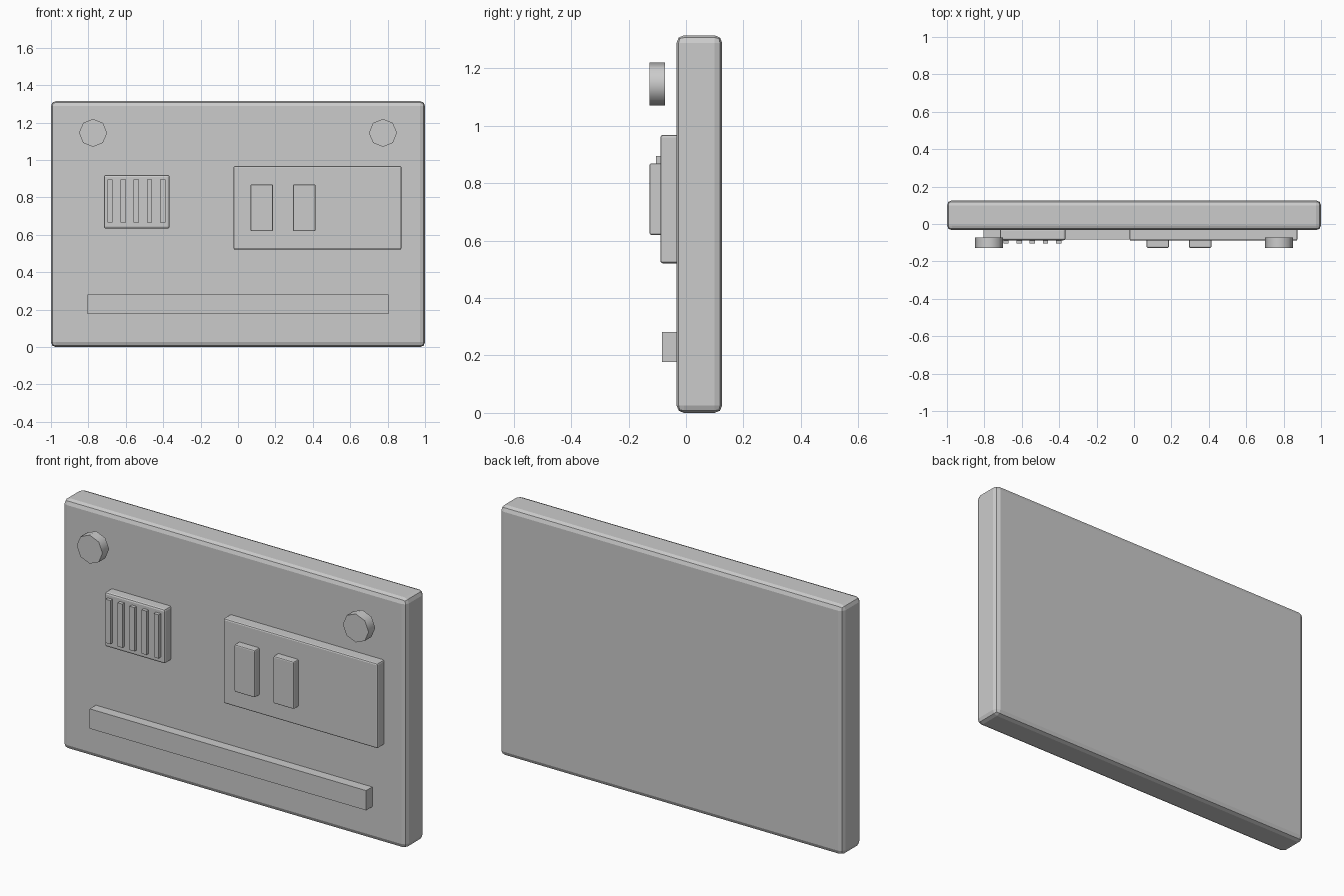
import bpy, math

if "Cube" in bpy.data.objects:
    bpy.data.objects.remove(bpy.data.objects["Cube"])

grey = bpy.data.materials.new("light_grey")
grey.diffuse_color = (0.6, 0.6, 0.6, 1)
grey.use_nodes = True
grey.node_tree.nodes["Principled BSDF"].inputs["Base Color"].default_value = grey.diffuse_color


def box(name, x, y, z, bevel=0.0):
    """Box from (min, max) ranges, with optionally rounded edges."""
    bpy.ops.mesh.primitive_cube_add(
        size=1, location=[sum(r) / 2 for r in (x, y, z)])
    ob = bpy.context.object
    ob.name = name
    ob.scale = [r[1] - r[0] for r in (x, y, z)]
    bpy.ops.object.transform_apply(location=False, rotation=False, scale=True)
    ob.data.materials.append(grey)
    if bevel:
        mod = ob.modifiers.new("round_edges", 'BEVEL')
        mod.width = bevel
        mod.segments = 2
    return ob


# Main slab
box("body", (-1, 1), (-0.033, 0.126), (0, 1.315), 0.026)

# Raised panel with two buttons
box("panel", (-0.024, 0.874), (-0.089, -0.025), (0.521, 0.968), 0.008)
for i in range(2):
    x = 0.067 + 0.227 * i
    box(f"button_{i + 1}", (x, x + 0.12), (-0.127, -0.08), (0.62, 0.869), 0.006)

# Vent block with five slats
box("vent", (-0.717, -0.366), (-0.087, -0.025), (0.634, 0.92), 0.01)
for i in range(5):
    x = -0.698 + 0.0703 * i
    box(f"slat_{i + 1}", (x, x + 0.028), (-0.105, -0.075), (0.665, 0.895))

# Long bar along the bottom
box("bar", (-0.805, 0.805), (-0.084, -0.025), (0.177, 0.281))

# Eight-sided knobs standing off the front in the upper corners
for side, sx in (("left", -1), ("right", 1)):
    bpy.ops.mesh.primitive_cylinder_add(
        vertices=8, radius=0.075, depth=0.055,
        location=(0.775 * sx, -0.1, 1.145), rotation=(math.pi / 2, 0, 0))
    knob = bpy.context.object
    knob.name = f"knob_{side}"
    knob.data.materials.append(grey)
    bpy.ops.object.shade_smooth_by_angle(angle=math.radians(50))
